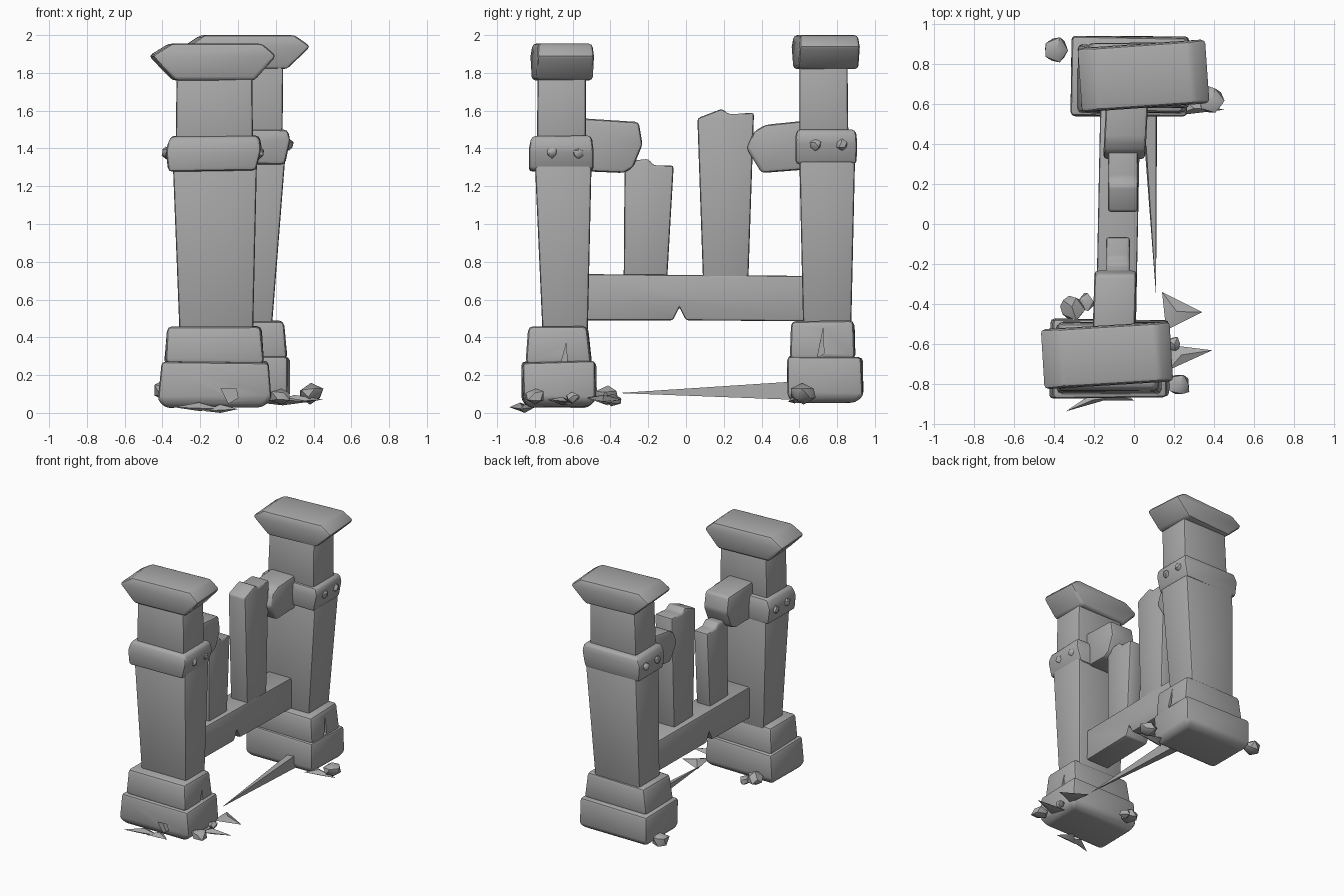
import bpy, bmesh, math, random
from mathutils import Matrix, Vector

random.seed(4)
cube = bpy.data.objects.get("Cube")
if cube:
    bpy.data.objects.remove(cube, do_unlink=True)

stone = bpy.data.materials.new("grey_stone")
stone.use_nodes = True
GREY = (0.4, 0.4, 0.4, 1)
stone.diffuse_color = GREY
stone.node_tree.nodes["Principled BSDF"].inputs["Base Color"].default_value = GREY


def finish(name, bm, bevel=0.0, jitter=0.0):
    for v in bm.verts:
        v.co += Vector([random.uniform(-jitter, jitter) for _ in range(3)])
    bmesh.ops.recalc_face_normals(bm, faces=bm.faces[:])
    if bevel:
        edges = [e for e in bm.edges if e.calc_face_angle(0) > 0.15]
        bmesh.ops.bevel(bm, geom=edges, offset=bevel, segments=2, profile=0.5,
                        affect='EDGES', clamp_overlap=True)
    mesh = bpy.data.meshes.new(name)
    bm.to_mesh(mesh)
    bm.free()
    mesh.materials.append(stone)
    ob = bpy.data.objects.new(name, mesh)
    bpy.context.collection.objects.link(ob)
    return ob


def block(name, sections, bevel=0.02, jitter=0.0, turn=0.0):
    """Stack of rectangles (x0, x1, y0, y1, z), skinned and capped."""
    bm = bmesh.new()
    rings = [[bm.verts.new(p) for p in ((a, c, z), (b, c, z), (b, d, z), (a, d, z))]
             for a, b, c, d, z in sections]
    bm.faces.new(rings[0])
    bm.faces.new(rings[-1])
    for low, high in zip(rings, rings[1:]):
        for i in range(4):
            j = (i + 1) % 4
            bm.faces.new((low[i], low[j], high[j], high[i]))
    a, b, c, d, z = sections[0]
    bmesh.ops.rotate(bm, verts=bm.verts[:], cent=((a + b) / 2, (c + d) / 2, z),
                     matrix=Matrix.Rotation(math.radians(turn), 3, 'Z'))
    return finish(name, bm, bevel, jitter)


def plank(name, profile, x0, x1, bevel=0.02, skew=0.0):
    """Side profile of (y, z) points given a thickness along x."""
    bm = bmesh.new()
    sides = [[bm.verts.new((x + skew * y, y, z)) for y, z in profile] for x in (x0, x1)]
    for s in sides:
        bm.faces.new(s)
    for i in range(len(profile)):
        j = (i + 1) % len(profile)
        bm.faces.new((sides[0][i], sides[0][j], sides[1][j], sides[1][i]))
    return finish(name, bm, bevel)


def hull(name, points):
    bm = bmesh.new()
    for p in points:
        bm.verts.new(p)
    bmesh.ops.convex_hull(bm, input=bm.verts[:])
    return finish(name, bm)


def rock(name, centre, size, jitter=0.008):
    bm = bmesh.new()
    bmesh.ops.create_icosphere(bm, subdivisions=1, radius=1)
    bmesh.ops.scale(bm, verts=bm.verts[:], vec=size)
    bmesh.ops.translate(bm, verts=bm.verts[:], vec=centre)
    return finish(name, bm, 0, jitter)


def carve(ob, points):
    cutter = hull("crack_cutter", points)
    cutter.hide_render = True
    mod = ob.modifiers.new("crack", 'BOOLEAN')
    mod.operation = 'DIFFERENCE'
    mod.object = cutter
    mod.solver = 'EXACT'
    bpy.context.view_layer.objects.active = ob
    bpy.ops.object.modifier_apply(modifier=mod.name)
    bpy.data.objects.remove(cutter, do_unlink=True)


def side_crack(ob, x, y, z, height):
    """Slanted wedge cut into the +x face."""
    carve(ob, [(x + dx, y + dy, z + dz * height) for dx in (-0.04, 0.06)
               for dy, dz in ((-0.02, -0.5), (0.015, -0.35), (0.012, 0.5))])


# Front post
front_foot = block("front_foot", [(-0.38, 0.13, -0.83, -0.52, 0.03),
                                  (-0.42, 0.17, -0.865, -0.475, 0.07),
                                  (-0.41, 0.16, -0.865, -0.475, 0.27)], 0.02, 0.008)
front_plinth = block("front_plinth", [(-0.39, 0.135, -0.85, -0.5, 0.26),
                                      (-0.37, 0.12, -0.835, -0.52, 0.46)], 0.025, 0.006)
block("front_shaft", [(-0.31, 0.08, -0.76, -0.52, 0.43), (-0.345, 0.1, -0.80, -0.5, 1.32)], 0.015)
block("front_neck", [(-0.33, 0.08, -0.79, -0.53, 1.4), (-0.325, 0.075, -0.785, -0.53, 1.8)], 0.015)
block("front_band", [(-0.37, 0.095, -0.83, -0.49, 1.28), (-0.38, 0.125, -0.83, -0.49, 1.4),
                     (-0.355, 0.11, -0.82, -0.5, 1.465)], 0.02, 0.004)
block("front_cap", [(-0.34, 0.08, -0.805, -0.505, 1.76), (-0.465, 0.195, -0.805, -0.505, 1.89),
                    (-0.36, 0.12, -0.80, -0.51, 1.955)], 0.02, 0, 3.5)

# Back post, leaning slightly toward +x
back_foot = block("back_foot", [(-0.28, 0.23, 0.57, 0.89, 0.05),
                                (-0.31, 0.27, 0.535, 0.935, 0.09),
                                (-0.31, 0.27, 0.535, 0.93, 0.3)], 0.02, 0.008)
back_plinth = block("back_plinth", [(-0.28, 0.26, 0.55, 0.9, 0.28),
                                    (-0.26, 0.24, 0.56, 0.89, 0.49)], 0.025, 0.006)
block("back_shaft", [(-0.21, 0.18, 0.62, 0.875, 0.46), (-0.19, 0.25, 0.6, 0.895, 1.35)], 0.015)
block("back_neck", [(-0.17, 0.235, 0.6, 0.86, 1.42), (-0.15, 0.24, 0.6, 0.855, 1.86)], 0.015)
block("back_band", [(-0.22, 0.25, 0.58, 0.9, 1.315), (-0.23, 0.275, 0.58, 0.905, 1.44),
                    (-0.2, 0.26, 0.585, 0.9, 1.5)], 0.02, 0.004)
block("back_cap", [(-0.15, 0.25, 0.58, 0.9, 1.82), (-0.28, 0.375, 0.58, 0.9, 1.94),
                   (-0.19, 0.29, 0.585, 0.895, 2.0)], 0.02, 0, 4)

# Cracks in the bases
side_crack(front_plinth, 0.13, -0.645, 0.31, 0.12)
side_crack(back_plinth, 0.25, 0.715, 0.37, 0.16)
carve(front_foot, [(x, y, z) for y in (-0.95, -0.82)
                   for x, z in ((-0.09, 0.13), (-0.01, 0.13), (0.0, 0.08), (-0.05, 0.05))])

# Bolts on both sides of each band
for post, xs, spots in (("front", (-0.38, 0.115), ((-0.71, 1.38), (-0.57, 1.375))),
                        ("back", (-0.23, 0.27), ((0.685, 1.42), (0.825, 1.42)))):
    for side, x in zip(("right", "left"), xs):
        for n, (y, z) in enumerate(spots):
            rock(f"{post}_{side}_bolt_{n + 1}", (x, y, z), (0.025, 0.032, 0.032), 0.002)

# Broken fence between the posts
plank("bottom_rail", [(-0.56, 0.49), (-0.07, 0.49), (-0.035, 0.56), (0.0, 0.49), (0.66, 0.485),
                      (0.66, 0.725), (-0.56, 0.735)], -0.18, 0.02, 0.012, 0.02)
plank("front_upper_rail", [(-0.56, 1.28), (-0.33, 1.27), (-0.28, 1.3), (-0.23, 1.42),
                           (-0.25, 1.54), (-0.56, 1.56)], -0.19, 0.02, 0.02, 0.03)
plank("back_upper_rail", [(0.66, 1.29), (0.4, 1.27), (0.32, 1.4), (0.36, 1.49),
                          (0.42, 1.525), (0.66, 1.55)], -0.17, 0.04, 0.02, 0.05)
plank("front_picket", [(-0.33, 0.7), (-0.1, 0.7), (-0.065, 1.31), (-0.17, 1.31),
                       (-0.2, 1.345), (-0.325, 1.33)], -0.14, -0.02, 0.015)
plank("back_picket", [(0.09, 0.7), (0.33, 0.7), (0.36, 1.59), (0.23, 1.58),
                      (0.19, 1.61), (0.06, 1.56)], -0.13, 0.02, 0.015)

# Fallen splinter lying between the bases
hull("splinter", [(0.11, -0.36, 0.105), (0.04, 0.56, 0.08), (0.115, 0.56, 0.07),
                  (0.11, 0.56, 0.165), (0.05, 0.56, 0.16)])

# Rubble around the bases
for n, (x, y, z, r) in enumerate([(0.385, 0.62, 0.1, 0.07), (-0.39, 0.87, 0.12, 0.068),
                                  (0.225, -0.8, 0.09, 0.06), (-0.31, -0.42, 0.09, 0.065),
                                  (-0.24, -0.39, 0.07, 0.045), (0.2, -0.6, 0.08, 0.035)]):
    rock(f"rubble_{n + 1}", (x, y, z), (r, r, r * 0.75))

# Thin stone shards: three corners and a ridge point each
for n, (a, b, c, z) in enumerate([((0.14, -0.34), (0.34, -0.44), (0.16, -0.53), 0.07),
                                  ((0.39, -0.63), (0.15, -0.6), (0.17, -0.73), 0.06),
                                  ((-0.34, -0.935), (-0.08, -0.86), (-0.2, -0.84), 0.03),
                                  ((0.0, -0.88), (-0.18, -0.88), (-0.1, -0.8), 0.02),
                                  ((0.45, 0.57), (0.2, 0.54), (0.25, 0.62), 0.07)]):
    mid = ((a[0] + b[0] + c[0]) / 3, (a[1] + b[1] + c[1]) / 3)
    hull(f"shard_{n + 1}", [(*a, z), (*b, z - 0.01), (*c, z + 0.01),
                            (*mid, z + 0.025), (*mid, z - 0.02)])

# Smooth shading with sharp creases
bpy.ops.object.select_all(action='DESELECT')
for ob in bpy.context.scene.objects:
    if ob.type == 'MESH' and stone.name in ob.data.materials:
        ob.select_set(True)
        bpy.context.view_layer.objects.active = ob
bpy.ops.object.shade_smooth_by_angle(angle=math.radians(40))
